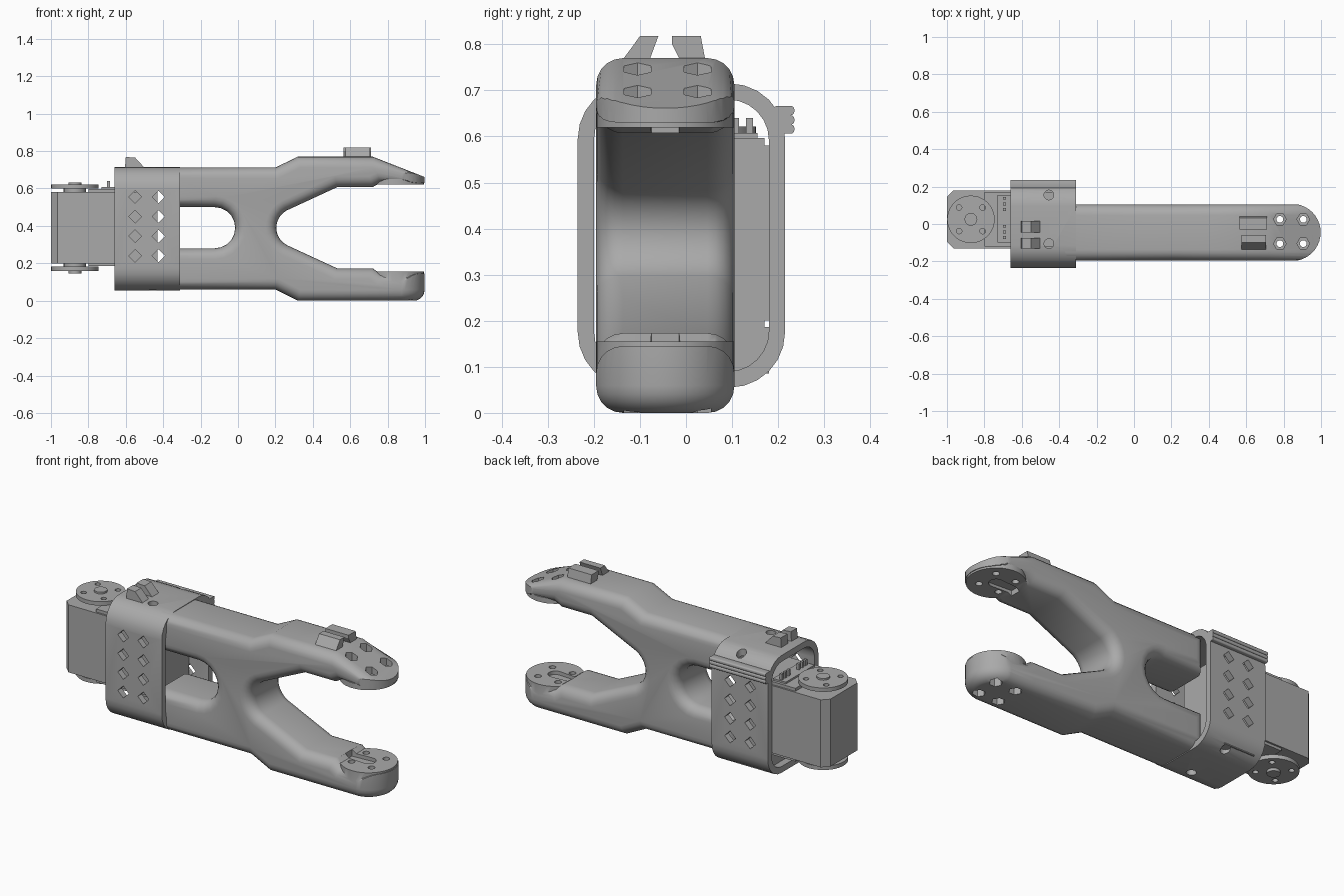
import bpy, bmesh, math
from mathutils import Vector

cube = bpy.data.objects.get("Cube")
if cube:
    bpy.data.objects.remove(cube, do_unlink=True)

grey = bpy.data.materials.new("plain_grey")
grey.use_nodes = True
tone = (0.4, 0.4, 0.4, 1)
grey.diffuse_color = tone
grey.node_tree.nodes["Principled BSDF"].inputs["Base Color"].default_value = tone

# ways to lay a flat profile (u, v) along a third axis w
PLACE = {"y": lambda u, v, w: (u, w, v),
         "x": lambda u, v, w: (w, u, v),
         "z": lambda u, v, w: (u, v, w)}


def arc(cx, cy, r, a, b, n=10):
    angles = [math.radians(a + (b - a) * i / n) for i in range(n + 1)]
    return [(cx + r * math.cos(t), cy + r * math.sin(t)) for t in angles]


def rounded(x0, x1, y0, y1, r, n=6):
    return (arc(x1 - r, y1 - r, r, 0, 90, n) + arc(x0 + r, y1 - r, r, 90, 180, n)
            + arc(x0 + r, y0 + r, r, 180, 270, n) + arc(x1 - r, y0 + r, r, 270, 360, n))


def add_prism(bm, pts, axis, lo, hi, bevel=0.0):
    put = PLACE[axis]
    a = [bm.verts.new(put(u, v, lo)) for u, v in pts]
    b = [bm.verts.new(put(u, v, hi)) for u, v in pts]
    caps = [bm.faces.new(a), bm.faces.new(b[::-1])]
    n = len(pts)
    for i in range(n):
        j = (i + 1) % n
        bm.faces.new((a[j], a[i], b[i], b[j]))
    bmesh.ops.recalc_face_normals(bm, faces=bm.faces[:])
    if bevel:
        rim = list({e for f in caps for e in f.edges})
        bmesh.ops.bevel(bm, geom=rim, offset=bevel, segments=5, profile=0.5,
                        affect='EDGES', clamp_overlap=False)


def finish(bm, name):
    mesh = bpy.data.meshes.new(name)
    bm.to_mesh(mesh)
    bm.free()
    mesh.materials.append(grey)
    ob = bpy.data.objects.new(name, mesh)
    bpy.context.collection.objects.link(ob)
    return ob


def prism(name, *solids):
    bm = bmesh.new()
    for s in solids:
        add_prism(bm, *s)
    return finish(bm, name)


def combine(ob, other, mode):
    mod = ob.modifiers.new("cut", 'BOOLEAN')
    mod.operation, mod.solver, mod.object = mode, 'EXACT', other
    other.hide_render = True
    bpy.context.view_layer.objects.active = ob
    bpy.ops.object.modifier_apply(modifier=mod.name)
    bpy.data.objects.remove(other, do_unlink=True)


def smooth(ob):
    bpy.ops.object.select_all(action='DESELECT')
    ob.select_set(True)
    bpy.context.view_layer.objects.active = ob
    bpy.ops.object.shade_smooth_by_angle(angle=math.radians(32))


def disc(x, y, r, n=32):
    return arc(x, y, r, 0, 360 - 360 / n, n - 1)


def box(x0, x1, y0, y1):
    return [(x0, y0), (x1, y0), (x1, y1), (x0, y1)]


# Forked arm: side profile with a slot at the rear and open jaws at the front
MID, TIP = -0.045, 0.845
profile = ([(-0.37, 0.06), (0.2, 0.06), (0.32, 0), (0.72, 0), (1.06, 0), (1.06, 0.145),
            (0.76, 0.145), (0.72, 0.173), (0.53, 0.173)]
           + arc(0.31, 0.39, 0.105, 242, 118)
           + [(0.53, 0.607), (0.72, 0.607), (0.76, 0.63), (1.06, 0.63), (1.06, 0.77),
              (0.72, 0.77), (0.32, 0.77), (0.2, 0.712), (-0.37, 0.712), (-0.37, 0.5)]
           + arc(-0.125, 0.39, 0.11, 90, -90)
           + [(-0.37, 0.28)])
bm = bmesh.new()
add_prism(bm, profile, "y", -0.195, 0.105, 0.058)
for v in bm.verts:  # slope the upper jaw down to a thin nose
    if v.co.x > 0.72 and v.co.z > 0.63:
        v.co.z = 0.63 + (v.co.z - 0.63) * (1 - 0.95 * (v.co.x - 0.72) / 0.34)
arm = finish(bm, "forked_arm")

# Round the jaw ends in plan
plan = arc(TIP, MID, 0.153, -90, 90, 20) + [(-0.6, MID + 0.153), (-0.6, MID - 0.153)]
combine(arm, prism("tip_rounding", (plan, "z", -0.001, 0.775, 0.06)), 'INTERSECT')

# Flat round mounting pads inside the jaws
for lo, hi in ((0.075, 0.155), (0.62, 0.65)):
    combine(arm, prism("pad", (disc(TIP, MID, 0.149, 40), "z", lo, hi)), 'UNION')

# Screw holes through both jaws, wider on the outside, and a shallow slot in each pad
spots = [(x, y) for x in (0.78, 0.905) for y in (0.025, -0.105)]
combine(arm, prism("screw_holes", *[(disc(x, y, 0.018, 16), "z", -0.1, 0.9) for x, y in spots]),
        'DIFFERENCE')
bores = [(disc(x, y, 0.034, 6), "z", lo, hi) for x, y in spots
         for lo, hi in ((-0.1, 0.06), (0.665, 0.9))]
combine(arm, prism("counterbores", *bores), 'DIFFERENCE')
slot = arc(TIP, MID, 0.038, -90, 90) + [(0.72, MID + 0.03), (0.72, MID - 0.03)]
combine(arm, prism("pad_slots", (slot, "z", 0.135, 0.2), (slot, "z", 0.55, 0.636)), 'DIFFERENCE')
smooth(arm)

# Rear sleeve: rounded tube around the motor
X0, X1 = -0.66, -0.31
sleeve = prism("motor_sleeve", (rounded(-0.235, 0.215, 0.055, 0.715, 0.12), "x", X0, X1))
combine(sleeve, prism("sleeve_bore", (rounded(-0.2, 0.18, 0.09, 0.68, 0.088), "x", -0.8, -0.2)),
        'DIFFERENCE')
vents = [(disc(x, z, 0.034, 4), "y", -0.4, 0.4)
         for x in (-0.55, -0.425) for z in (0.24, 0.345, 0.45, 0.555)]
combine(sleeve, prism("vents", *vents), 'DIFFERENCE')
holes = [(disc(-0.455, y, 0.026, 20), "z", -0.1, 0.9) for y in (0.155, -0.105)]
combine(sleeve, prism("sleeve_holes", *holes), 'DIFFERENCE')
smooth(sleeve)

# Grip ridges along the back of the sleeve
ridges = [(rounded(0.19, 0.235, z, z + 0.02, 0.007, 3), "x", X0, X1)
          for z in (0.606, 0.626, 0.646)]
smooth(prism("grip_ridges", *ridges))

# Motor body with chamfered upright corners, its raised lid and lower support
C = 0.035
case = [(-1 + C, -0.13), (-0.43, -0.13), (-0.43, 0.18), (-1 + C, 0.18),
        (-1, 0.18 - C), (-1, -0.13 + C)]
prism("motor_body", (case, "z", 0.2, 0.58))
prism("motor_lid", (box(-0.80, -0.43, -0.12, 0.17), "z", 0.57, 0.597))
prism("motor_base", (box(-0.80, -0.43, -0.12, 0.17), "z", 0.185, 0.21))
prism("motor_support", (box(-0.62, -0.43, 0.0, 0.18), "z", 0.085, 0.186))

# Wire connector with two rows of pins
prism("connector", (box(-0.73, -0.65, -0.1, 0.155), "z", 0.59, 0.607))
pins = [(box(-0.70, -0.685, y, y + 0.015), "z", 0.6, 0.64)
        for y in (-0.08, -0.05, -0.02, 0.07, 0.1, 0.13)]
prism("connector_pins", *pins)

# Round output plates above and below the motor
HX, HY = -0.872, 0.025
for name, lo, hi, h0, h1 in (("upper_output_plate", 0.6, 0.622, 0.57, 0.632),
                             ("lower_output_plate", 0.16, 0.182, 0.145, 0.21)):
    plate = prism(name, (disc(HX, HY, 0.127, 40), "z", lo, hi))
    drill = [(disc(HX + sx * 0.063, HY + sy * 0.063, 0.015, 12), "z", 0, 1)
             for sx in (-1, 1) for sy in (-1, 1)]
    combine(plate, prism("drill", *drill), 'DIFFERENCE')
    smooth(plate)
    smooth(prism(name + "_hub", (disc(HX, HY, 0.034, 20), "z", h0, h1)))
    a, b = sorted((hi if lo < 0.4 else lo, 0.21 if lo < 0.4 else 0.57))
    smooth(prism(name + "_collar", (disc(HX, HY, 0.06, 24), "z", a, b)))

# Cable clips on top: leaning prongs in facing pairs
front_a = [(-0.15, 0.75), (-0.085, 0.75), (-0.06, 0.818), (-0.1, 0.818), (-0.12, 0.79)]
front_b = [(-0.005, 0.75), (0.045, 0.75), (0.032, 0.818), (-0.03, 0.818), (-0.03, 0.8)]
prism("front_cable_clip", (front_a, "x", 0.575, 0.705), (front_b, "x", 0.565, 0.71))
rear = [(-0.605, 0.7), (-0.49, 0.7), (-0.55, 0.765), (-0.6, 0.768)]
prism("rear_cable_clip", (rear, "y", -0.045, 0.015), (rear, "y", -0.13, -0.075))
